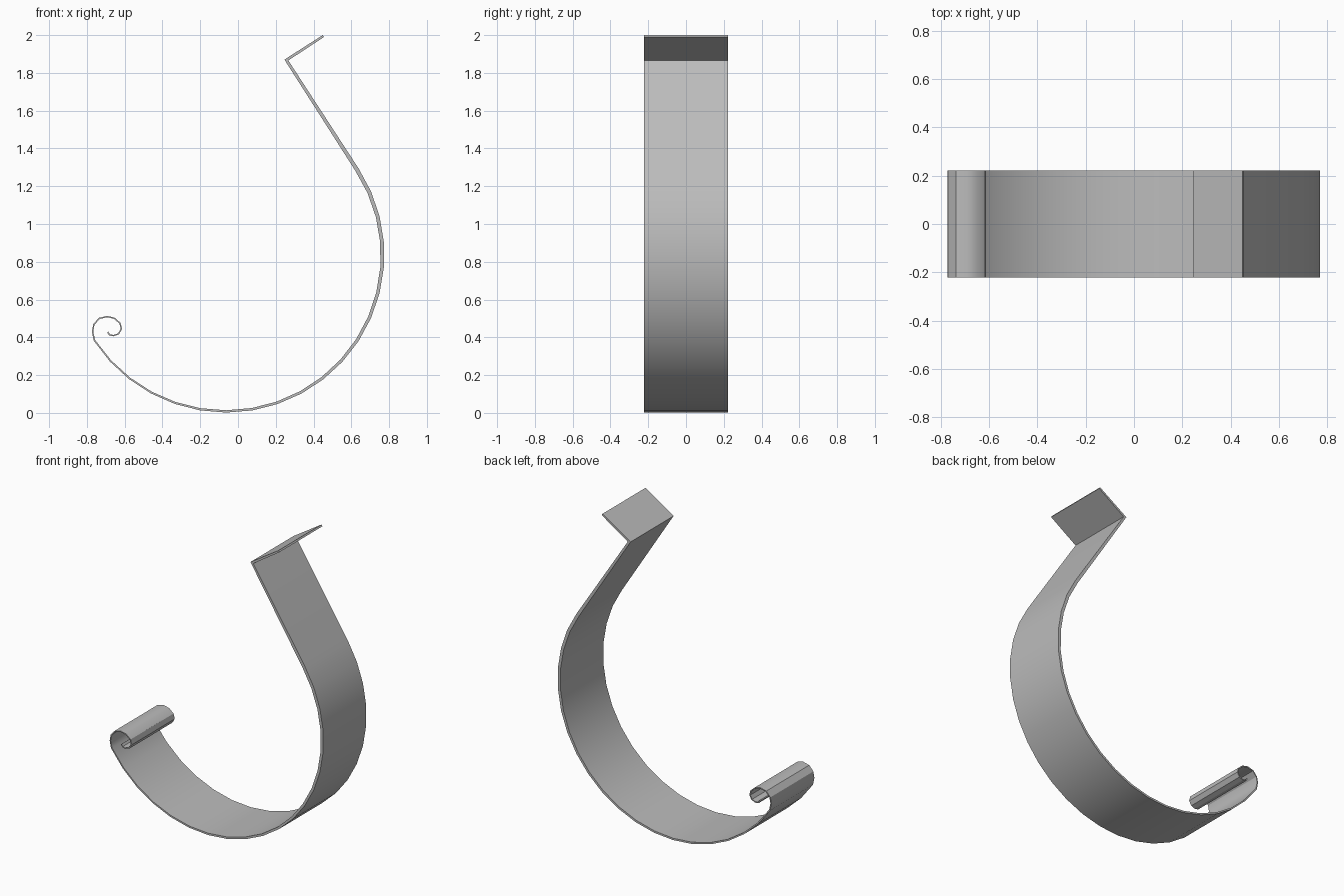
import bpy, bmesh, math
from mathutils import Vector

cube = bpy.data.objects.get("Cube")
if cube:
    bpy.data.objects.remove(cube, do_unlink=True)

HALF_WIDTH = 0.222

metal = bpy.data.materials.new("grey metal")
metal.use_nodes = True
colour = (0.5, 0.5, 0.5, 1)
metal.diffuse_color = colour
metal.node_tree.nodes["Principled BSDF"].inputs["Base Color"].default_value = colour


def offset_points(path):
    """Both sides of a centre line of (x, z, thickness), with mitred corners."""
    pts = [Vector(p[:2]) for p in path]
    left, right = [], []
    for i, p in enumerate(pts):
        before = (p - pts[max(i - 1, 0)]) if i else pts[1] - p
        after = (pts[i + 1] - p) if i < len(pts) - 1 else before
        n1, n2 = [Vector((-d.y, d.x)).normalized() for d in (before, after)]
        mitre = (n1 + n2).normalized()
        shift = mitre * (path[i][2] / 2 / mitre.dot(n1))
        left.append(p + shift)
        right.append(p - shift)
    return left, right


def make_strip(name, path):
    """Bent strip of varying thickness, extruded across y."""
    left, right = offset_points(path)
    bm = bmesh.new()
    rings = []
    for a, b in zip(left, right):
        corners = ((a, -1), (b, -1), (b, 1), (a, 1))
        rings.append([bm.verts.new((p.x, s * HALF_WIDTH, p.y)) for p, s in corners])
    for r, q in zip(rings, rings[1:]):
        for k in range(4):
            j = (k + 1) % 4
            bm.faces.new((r[k], r[j], q[j], q[k]))
    bm.faces.new(rings[0])
    bm.faces.new(rings[-1])
    bmesh.ops.recalc_face_normals(bm, faces=bm.faces)
    mesh = bpy.data.meshes.new(name)
    bm.to_mesh(mesh)
    bm.free()
    obj = bpy.data.objects.new(name, mesh)
    bpy.context.collection.objects.link(obj)
    mesh.materials.append(metal)
    bpy.ops.object.select_all(action='DESELECT')
    obj.select_set(True)
    bpy.context.view_layer.objects.active = obj
    bpy.ops.object.shade_smooth_by_angle(angle=math.radians(30))
    return obj


# Folded lip and straight shank
path = [(0.452, 1.995, 0.012), (0.256, 1.868, 0.015)]

# Half-round sweep, tapering towards the curl
STEPS = 19
for i in range(STEPS + 1):
    t = i / STEPS
    angle = math.radians(33 - 180 * t)
    radius = 0.823 + 0.012 * t
    path.append((-0.06 + radius * math.cos(angle),
                 0.839 + radius * math.sin(angle),
                 0.021 - 0.013 * t))

# Small rolled curl at the tip
curl = [(-0.77, 0.43), (-0.763, 0.468), (-0.735, 0.5), (-0.693, 0.51),
        (-0.655, 0.501), (-0.625, 0.475), (-0.617, 0.445), (-0.632, 0.419),
        (-0.658, 0.409), (-0.68, 0.413), (-0.69, 0.428)]
path += [(x, z, 0.007) for x, z in curl]

make_strip("curled_hook_strip", path)
